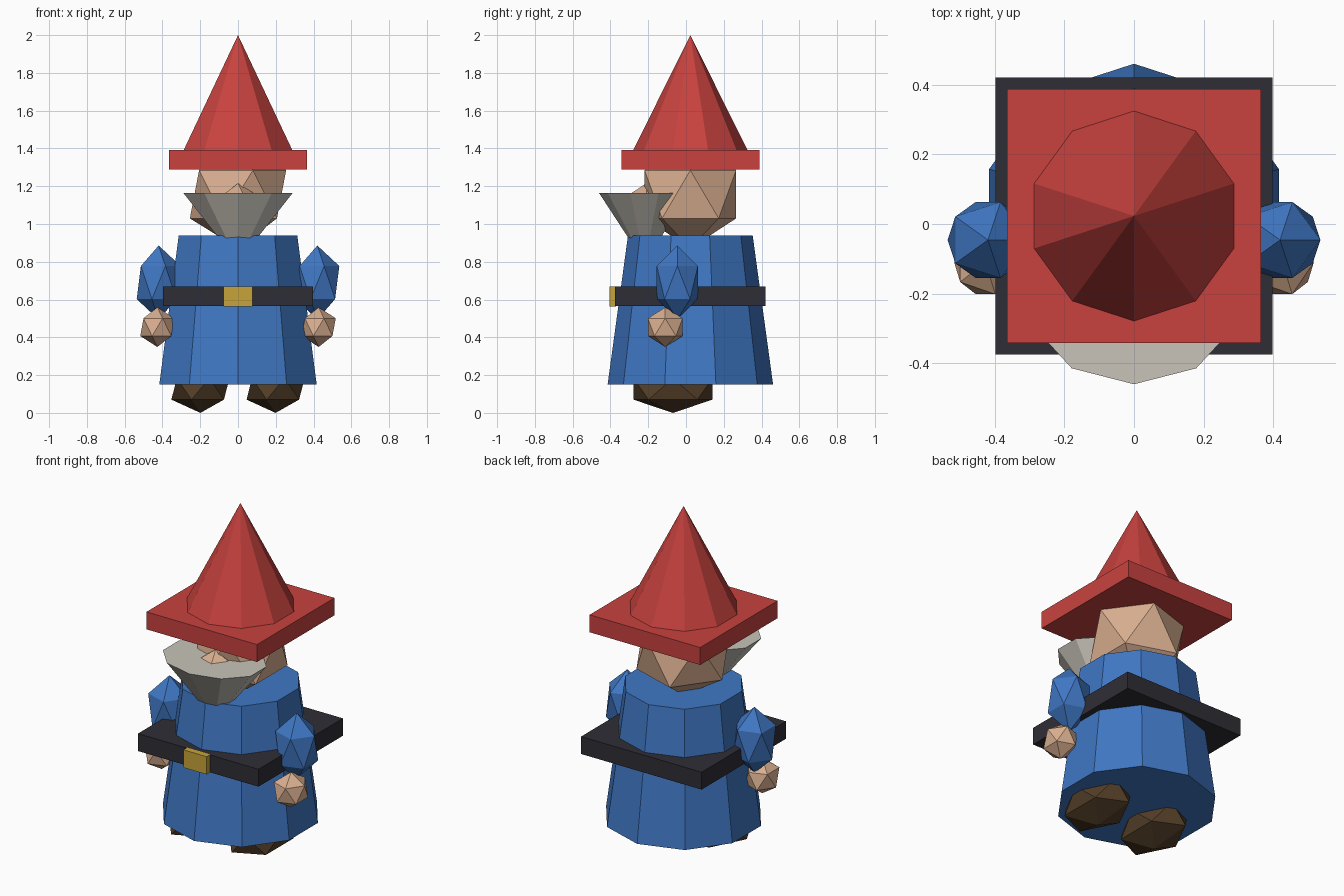
import bpy
import bmesh
from mathutils import Matrix, Vector

cube = bpy.data.objects.get("Cube")
if cube:
    bpy.data.objects.remove(cube, do_unlink=True)

CENTRE_Y = 0.023


def material(name, r, g, b):
    mat = bpy.data.materials.new(name)
    mat.use_nodes = True
    mat.diffuse_color = (r, g, b, 1)
    for node in mat.node_tree.nodes:
        if node.type == 'BSDF_PRINCIPLED':
            node.inputs["Base Color"].default_value = (r, g, b, 1)
    return mat


red = material("hat red", 0.58, 0.055, 0.049)
blue = material("coat blue", 0.05, 0.185, 0.55)
skin = material("skin", 0.70, 0.43, 0.28)
grey = material("beard grey", 0.58, 0.55, 0.49)
black = material("belt black", 0.027, 0.027, 0.036)
gold = material("buckle gold", 0.57, 0.37, 0.04)
brown = material("boot brown", 0.085, 0.048, 0.021)


def finish(name, bm, mat):
    """Turn the mesh into a flat shaded object."""
    mesh = bpy.data.meshes.new(name)
    bm.to_mesh(mesh)
    bm.free()
    mesh.materials.append(mat)
    obj = bpy.data.objects.new(name, mesh)
    bpy.context.collection.objects.link(obj)
    return obj


def placed(centre, size):
    return Matrix.Translation(Vector(centre)) @ Matrix.Diagonal((*size, 1))


def box(name, mat, centre, size):
    bm = bmesh.new()
    bmesh.ops.create_cube(bm, size=1, matrix=placed(centre, size))
    return finish(name, bm, mat)


def cone(name, mat, y, bottom, top, r_bottom, r_top, depth_scale=1):
    """Ten-sided cone with corners at the front and back."""
    bm = bmesh.new()
    bmesh.ops.create_cone(bm, cap_ends=True, segments=10,
                          radius1=r_bottom, radius2=r_top, depth=top - bottom,
                          matrix=placed((0, y, (bottom + top) / 2), (1, depth_scale, 1)))
    bmesh.ops.remove_doubles(bm, verts=bm.verts, dist=0.0001)
    return finish(name, bm, mat)


def ball(name, mat, centre, radii):
    """Twenty-faced ball."""
    bm = bmesh.new()
    bmesh.ops.create_icosphere(bm, subdivisions=1, radius=1, matrix=placed(centre, radii))
    return finish(name, bm, mat)


# Coat, belt and buckle
cone("coat", blue, CENTRE_Y, 0.15, 0.94, 0.438, 0.33)
box("belt", black, (0, CENTRE_Y, 0.617), (0.796, 0.796, 0.104))
box("buckle", gold, (0, -0.388, 0.617), (0.154, 0.036, 0.106))

# Head, nose and beard
ball("head", skin, (0, CENTRE_Y, 1.157), (0.285, 0.285, 0.285))
ball("nose", skin, (0, -0.21, 1.115), (0.1, 0.1, 0.1))
cone("beard", grey, -0.22, 0.923, 1.165, 0.105, 0.305, 0.79)

# Hat
box("hat_brim", red, (0, CENTRE_Y, 1.34), (0.73, 0.73, 0.104))
cone("hat_cone", red, CENTRE_Y, 1.39, 2.0, 0.303, 0)

# Arms, hands and boots
for side, sign in (("left", 1), ("right", -1)):
    ball(side + "_arm", blue, (sign * 0.42, -0.046, 0.69), (0.13, 0.128, 0.196))
    ball(side + "_hand", skin, (sign * 0.427, -0.11, 0.454), (0.101, 0.108, 0.105))
    ball(side + "_boot", brown, (sign * 0.199, -0.069, 0.127), (0.172, 0.246, 0.127))
